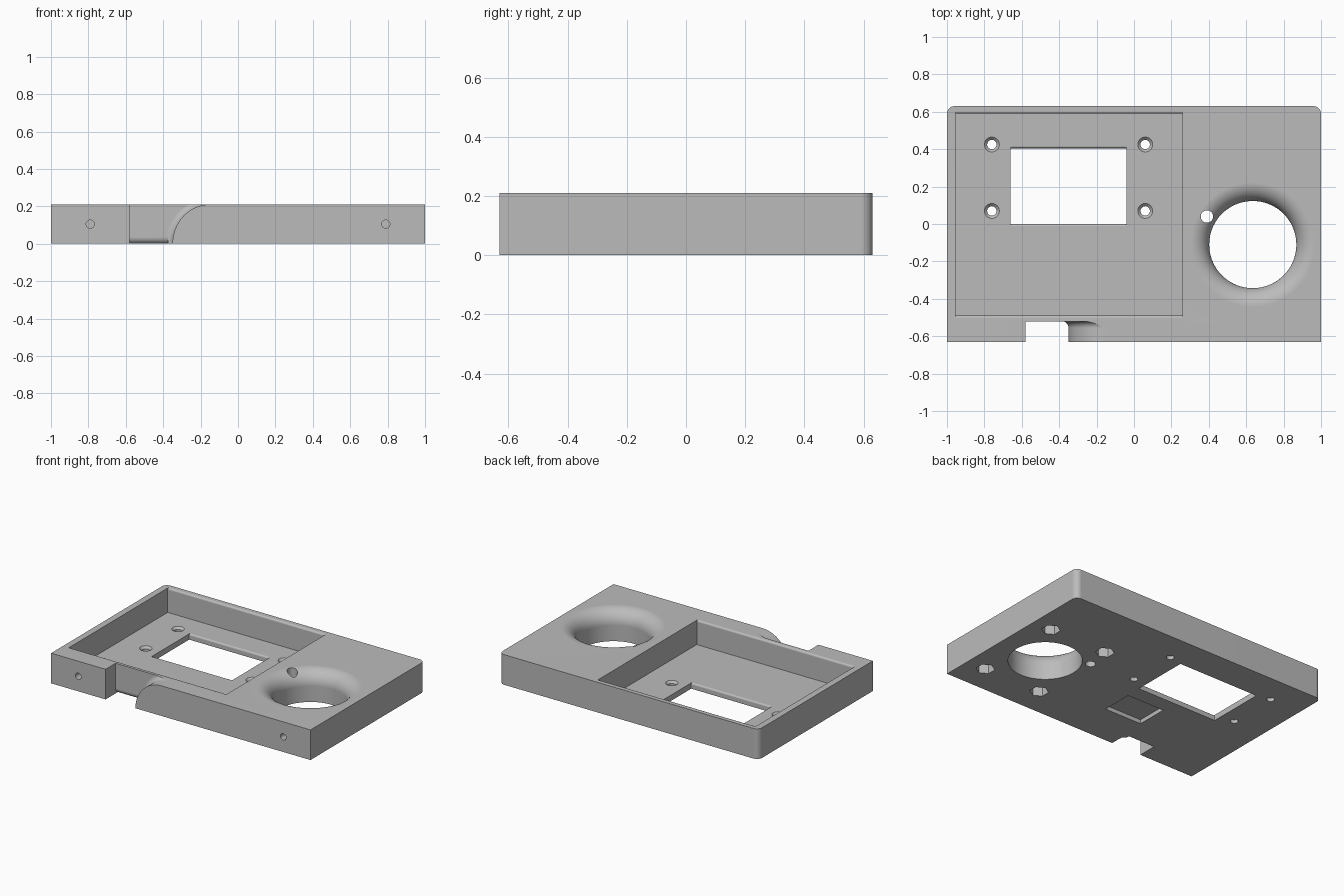
import bpy, bmesh
from math import sin, cos, pi, sqrt

old = bpy.data.objects.get("Cube")
if old:
    bpy.data.objects.remove(old, do_unlink=True)

grey = bpy.data.materials.new("plain grey")
grey.use_nodes = True
tone = (0.5, 0.5, 0.5, 1)
grey.diffuse_color = tone
grey.node_tree.nodes["Principled BSDF"].inputs["Base Color"].default_value = tone

TOP, FLOOR, DEPTH = 0.21, 0.04, 0.63


def loft(name, rings):
    """Closed solid through rings that have equal point counts."""
    bm = bmesh.new()
    loops = [[bm.verts.new(p) for p in ring] for ring in rings]
    n = len(loops[0])
    for a, b in zip(loops, loops[1:]):
        for i in range(n):
            j = (i + 1) % n
            bm.faces.new((a[i], a[j], b[j], b[i]))
    bm.faces.new(loops[0][::-1])
    bm.faces.new(loops[-1])
    bmesh.ops.recalc_face_normals(bm, faces=bm.faces)
    mesh = bpy.data.meshes.new(name)
    bm.to_mesh(mesh)
    bm.free()
    mesh.materials.append(grey)
    ob = bpy.data.objects.new(name, mesh)
    bpy.context.collection.objects.link(ob)
    return ob


def circle(x, y, z, r, n=32, start=0):
    return [(x + r * cos(start + 2 * pi * i / n),
             y + r * sin(start + 2 * pi * i / n), z) for i in range(n)]


def rect(x0, x1, y0, y1, z):
    return [(x0, y0, z), (x1, y0, z), (x1, y1, z), (x0, y1, z)]


def rounding(top, r, steps):
    """Pairs of (outward offset, height) for a convex rounded rim."""
    return [(r * (1 - cos(t)), top - r + r * sin(t))
            for t in (i * pi / 2 / steps for i in range(steps + 1))]


# Body slab with rounded back corners
R = 0.04
outline = [(-1, -DEPTH), (1, -DEPTH)]
for side, start in ((1, 0), (-1, pi / 2)):
    for i in range(9):
        a = start + i * pi / 16
        outline.append((side * (1 - R) + R * cos(a), DEPTH - R + R * sin(a)))
body = loft("enclosure_body", [[(x, y, z) for x, y in outline] for z in (0, TOP)])

cutters = []


def cut(name, rings):
    cutters.append(loft(name, rings))


def rim_pocket(name, x0, x1, y0, y1, low, top, r):
    """Rectangular opening whose front and back rims are rounded."""
    rings = [rect(x0, x1, y0, y1, low)]
    rings += [rect(x0, x1, y0 - d, y1 + d, z) for d, z in rounding(top, r, 5)]
    rings.append(rect(x0, x1, y0 - r, y1 + r, top + 0.04))
    cut(name, rings)


# Display pocket, window and underside recess
rim_pocket("pocket_cutter", -0.955, 0.26, -0.49, 0.59, FLOOR, TOP, 0.013)
rim_pocket("window_cutter", -0.66, -0.04, 0, 0.405, -0.05, FLOOR, 0.012)
cut("recess_cutter", [rect(-0.33, -0.045, -0.33, -0.11, z) for z in (-0.05, 0.028)])

# Countersunk mounting holes around the window
for x in (-0.76, 0.06):
    for y in (0.07, 0.425):
        cut("mount_hole_cutter", [circle(x, y, z, r) for z, r in
            ((-0.05, 0.025), (FLOOR - 0.015, 0.025), (FLOOR, 0.04), (0.08, 0.04))])

# Large round opening with a flared rim, and the small hole beside it
HX, HY, HR, FLARE = 0.635, -0.11, 0.233, 0.1
rings = [circle(HX, HY, -0.05, HR, 72)]
rings += [circle(HX, HY, z, HR + d, 72) for d, z in rounding(TOP, FLARE, 12)]
rings.append(circle(HX, HY, 0.25, HR + FLARE, 72))
cut("round_opening_cutter", rings)
cut("side_hole_cutter", [circle(0.39, 0.04, z, 0.033) for z in (-0.05, 0.3)])

# Hexagonal nut sockets underneath
for sx in (-1, 1):
    for sy in (-1, 1):
        cut("nut_socket_cutter", [circle(HX + sx * 0.22, HY + sy * 0.32, z, 0.06, 6, pi / 6)
                                  for z in (-0.05, 0.1)])

# Blind screw holes in the front face
for x in (-0.79, 0.79):
    cut("screw_hole_cutter", [[(px, y, pz + 0.105) for px, pz, _ in circle(x, 0, 0, 0.022, 24)]
                              for y in (-0.7, -0.53)])


# Cable notch: curved right flank, filleted into its back wall
def notch_ring(y, grow):
    pts = [(-0.58, 0.3), (-0.58, -0.05), (-0.35 - grow, -0.05)]
    for i in range(25):
        a = i * pi / 48
        pts.append((-0.15 - (0.2 + grow) * cos(a), (TOP + grow) * sin(a)))
    pts.append((-0.15, 0.3))
    return [(x, y, z) for x, z in pts]


F, BACK = 0.035, -0.52
fillet = [i * F / 8 for i in range(9)]
cut("notch_cutter", [notch_ring(-0.7, 0)] +
    [notch_ring(BACK - F + F * sin(i * pi / 16), F * (1 - cos(i * pi / 16)))
     for i in range(9)])

# Rounded lower edge of the notch back wall
edge = [(BACK - 0.02, F), (BACK - 0.02, -0.03), (BACK + F, -0.03)]
edge += [(BACK + F - F * sin(i * pi / 16), F - F * cos(i * pi / 16)) for i in range(9)]
cut("notch_edge_cutter", [[(x, y, z) for y, z in edge] for x in (-0.58, -0.375)])

# Carve everything out of the slab, then drop the cutters
bpy.context.view_layer.objects.active = body
for c in cutters:
    c.hide_render = True
    mod = body.modifiers.new("carve", "BOOLEAN")
    mod.operation, mod.solver, mod.object = "DIFFERENCE", "EXACT", c
    bpy.ops.object.modifier_apply(modifier=mod.name)
for c in cutters:
    bpy.data.objects.remove(c, do_unlink=True)

# Smooth curved walls, keep flat faces flat
bpy.ops.object.select_all(action="DESELECT")
body.select_set(True)
bpy.ops.object.shade_smooth_by_angle(angle=pi / 6)
normals = body.modifiers.new("flat_face_normals", "WEIGHTED_NORMAL")
normals.keep_sharp = True
